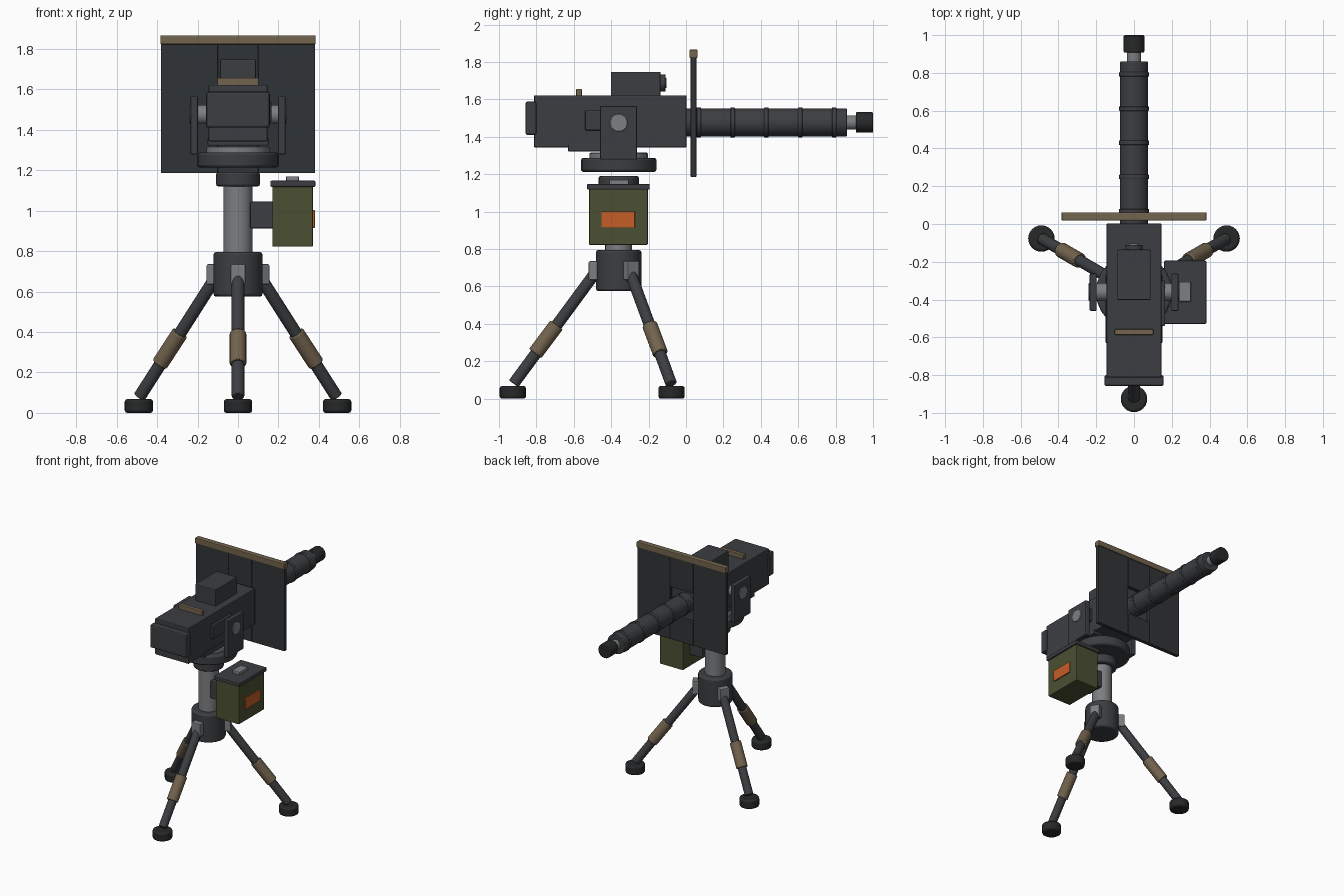
import bpy, math
from mathutils import Vector

if "Cube" in bpy.data.objects:
    bpy.data.objects.remove(bpy.data.objects["Cube"])


def mat(name, r, g, b):
    m = bpy.data.materials.new(name)
    m.diffuse_color = (r, g, b, 1)
    m.use_nodes = True
    m.node_tree.nodes["Principled BSDF"].inputs["Base Color"].default_value = m.diffuse_color
    return m


DARK = mat("dark_metal", 0.045, 0.048, 0.053)
BLACK = mat("shield_metal", 0.03, 0.033, 0.037)
RUBBER = mat("rubber", 0.02, 0.021, 0.022)
STEEL = mat("steel", 0.2, 0.21, 0.22)
TAN = mat("tan", 0.17, 0.125, 0.075)
OLIVE = mat("olive", 0.07, 0.08, 0.032)
ORANGE = mat("orange", 0.55, 0.11, 0.02)


def finish(ob, name, m, bevel):
    ob.name = name
    ob.data.materials.append(m)
    if bevel:
        b = ob.modifiers.new("bevel", 'BEVEL')
        b.width = bevel
        b.segments = 2
        b.limit_method = 'ANGLE'
        b.angle_limit = math.radians(40)
    return ob


def box(name, x, y, z, m, bevel=0.006):
    """Box from (min, max) pairs on each axis."""
    c = [(a + b) / 2 for a, b in (x, y, z)]
    bpy.ops.mesh.primitive_cube_add(size=1, location=c)
    ob = bpy.context.object
    ob.scale = [b - a for a, b in (x, y, z)]
    bpy.ops.object.transform_apply(location=False, rotation=False, scale=True)
    return finish(ob, name, m, bevel)


def rod(name, p, q, r, m, bevel=0.005, sides=24):
    """Cylinder from point p to point q."""
    p, q = Vector(p), Vector(q)
    d = q - p
    bpy.ops.mesh.primitive_cylinder_add(vertices=sides, radius=r, depth=d.length, location=(p + q) / 2)
    ob = bpy.context.object
    ob.rotation_euler = d.to_track_quat('Z', 'Y').to_euler()
    bpy.ops.object.shade_smooth_by_angle(angle=math.radians(35))
    return finish(ob, name, m, bevel)


CY = -0.36   # pedestal axis
BZ = 1.477   # barrel axis height

# Pedestal
rod("tripod_hub", (0, CY, 0.575), (0, CY, 0.795), 0.121, DARK, 0.012)
rod("column", (0, CY, 0.78), (0, CY, 1.15), 0.072, STEEL, 0)
rod("column_collar", (0, CY, 1.12), (0, CY, 1.19), 0.108, DARK, 0.01)
rod("turntable", (0, CY, 1.213), (0, CY, 1.287), 0.202, DARK, 0.012)
rod("turntable_ring", (0, CY, 1.28), (0, CY, 1.315), 0.156, STEEL)

# Tripod legs
for i, deg in enumerate((-90, 30, 150)):
    a = math.radians(deg)

    def at(r, z):
        return (r * math.cos(a), CY + r * math.sin(a), z)

    rod(f"leg_{i}", at(0.12, 0.68), at(0.562, 0.08), 0.031, DARK)
    rod(f"leg_sleeve_{i}", at(0.332, 0.394), at(0.446, 0.242), 0.041, TAN)
    rod(f"foot_{i}", at(0.566, 0), at(0.566, 0.068), 0.07, RUBBER, 0.012)
    b = box(f"leg_bracket_{i}", (-0.03, 0.03), (-0.037, 0.037), (0.635, 0.735), STEEL)
    b.location = at(0.13, 0.685)
    b.rotation_euler.z = a

# Cradle arms and trunnions
for side, s in (("left", -1), ("right", 1)):
    xs = sorted((s * 0.198, s * 0.235))
    box(f"cradle_arm_{side}", xs, (-0.46, -0.262), (1.278, 1.565), DARK)
    rod(f"trunnion_{side}", (s * 0.13, CY, 1.475), (s * 0.24, CY, 1.475), 0.047, STEEL, 0.003)

# Receiver
box("receiver", (-0.145, 0.145), (-0.813, 0.003), (1.343, 1.622), DARK)
box("rear_cap", (-0.157, 0.157), (-0.858, -0.8), (1.41, 1.588), DARK, 0.01)
box("receiver_underplate", (-0.15, 0.15), (-0.63, -0.27), (1.322, 1.36), DARK, 0.004)
box("side_cover", (0.13, 0.165), (-0.54, -0.3), (1.435, 1.542), DARK)
box("rear_sight", (-0.102, 0.102), (-0.587, -0.557), (1.615, 1.657), TAN, 0.005)

# Optic
box("optic_housing", (-0.088, 0.088), (-0.402, -0.136), (1.61, 1.748), DARK)
rod("optic_tube", (0, -0.15, 1.688), (0, -0.11, 1.688), 0.046, DARK, 0.003)
rod("optic_lens", (0, -0.14, 1.688), (0, -0.103, 1.688), 0.026, STEEL, 0.002)

# Shield: side plates, centre plates around the barrel window, top rail
for side, s in (("left", -1), ("right", 1)):
    xs = sorted((s * 0.1, s * 0.381))
    box(f"shield_plate_{side}", xs, (0.025, 0.055), (1.185, 1.83), BLACK, 0.004)
box("shield_plate_top", (-0.1, 0.1), (0.025, 0.055), (1.59, 1.83), BLACK, 0.004)
box("shield_plate_bottom", (-0.1, 0.1), (0.025, 0.055), (1.185, 1.365), BLACK, 0.004)
box("shield_rail", (-0.384, 0.384), (0.018, 0.062), (1.822, 1.867), TAN)

# Barrel
rod("barrel_jacket", (0, -0.02, BZ), (0, 0.86, BZ), 0.075, DARK)
for i in range(5):
    y = 0.068 + 0.181 * i
    rod(f"barrel_ring_{i}", (0, y - 0.012, BZ), (0, y + 0.012, BZ), 0.08, DARK, 0.004)
rod("muzzle_neck", (0, 0.84, BZ), (0, 0.93, BZ), 0.038, STEEL, 0)
rod("muzzle_tip", (0, 0.908, BZ), (0, 1.0, BZ), 0.055, RUBBER, 0.006)

# Ammunition box
box("ammo_bracket", (0.06, 0.18), (-0.43, -0.29), (0.912, 1.045), DARK)
box("ammo_box", (0.17, 0.371), (-0.519, -0.204), (0.822, 1.13), OLIVE)
box("ammo_lid", (0.16, 0.383), (-0.529, -0.194), (1.118, 1.148), DARK)
box("ammo_lid_handle", (0.237, 0.302), (-0.412, -0.306), (1.14, 1.17), STEEL)
box("ammo_label", (0.36, 0.38), (-0.452, -0.274), (0.915, 1.002), ORANGE, 0.002)
